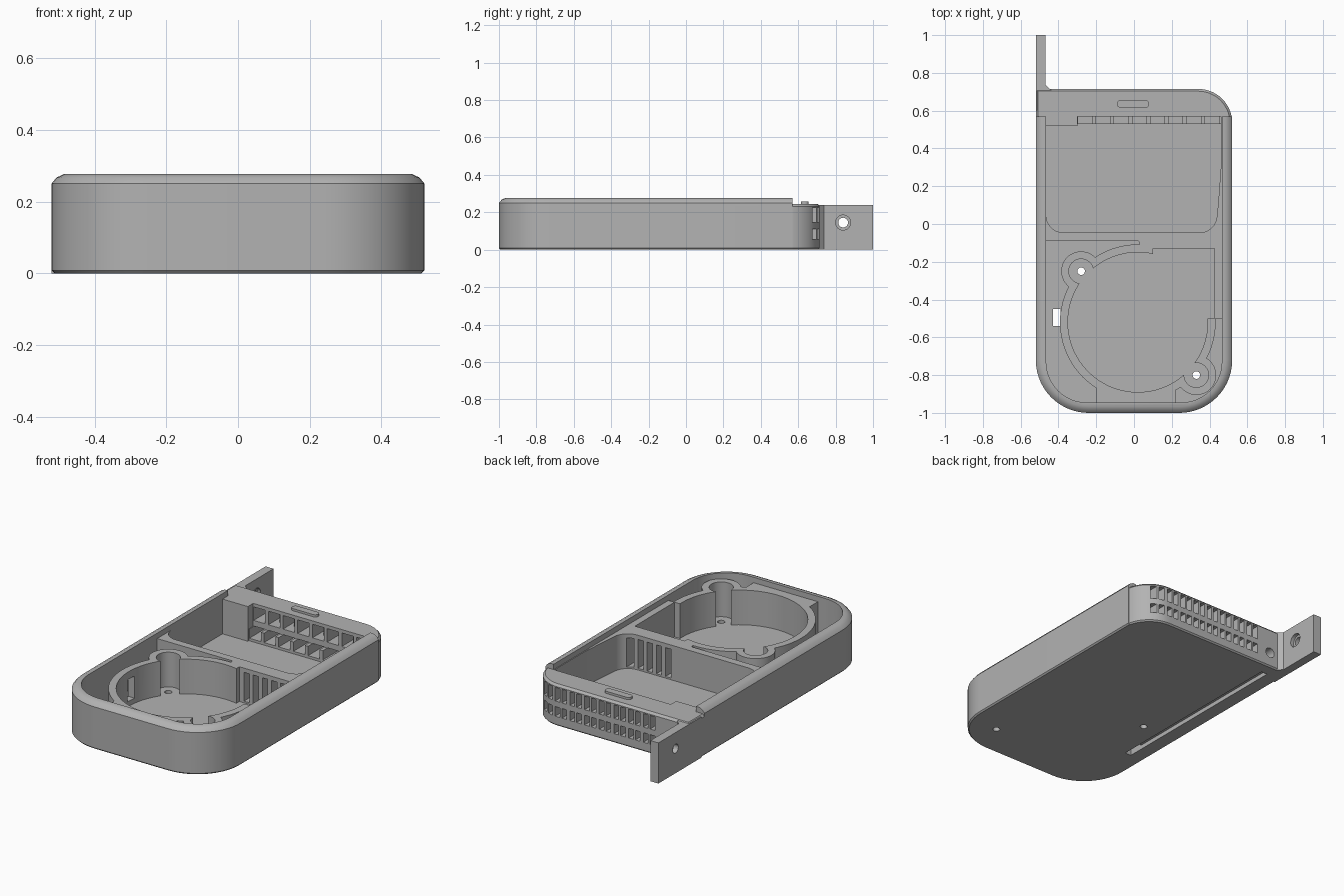
import bpy, bmesh, math
from mathutils import Vector, Matrix

if "Cube" in bpy.data.objects:
    bpy.data.objects.remove(bpy.data.objects["Cube"])

grey = bpy.data.materials.new("plain grey")
grey.use_nodes = True
tone = (0.45, 0.45, 0.45, 1)
grey.diffuse_color = tone
grey.node_tree.nodes["Principled BSDF"].inputs["Base Color"].default_value = tone

FLOOR, DECK, RIM = 0.04, 0.245, 0.277
FAN = (0.02, -0.52)
POSTS = [(-0.28, -0.25), (0.33, -0.8)]


def rounded(corners, steps=14):
    """Outline from (x, y, optional radius) corners, with arcs at the radii."""
    out = []
    for i, c in enumerate(corners):
        p = Vector(c[:2])
        r = c[2] if len(c) > 2 else 0
        if r <= 0:
            out.append(p)
            continue
        a = (Vector(corners[i - 1][:2]) - p).normalized()
        b = (Vector(corners[(i + 1) % len(corners)][:2]) - p).normalized()
        half = a.angle(b) / 2
        centre = p + (a + b).normalized() * (r / math.sin(half))
        start = p + a * (r / math.tan(half)) - centre
        end = p + b * (r / math.tan(half)) - centre
        turn = start.angle_signed(end)
        for k in range(steps + 1):
            out.append(centre + Matrix.Rotation(-turn * k / steps, 2) @ start)
    return out


def loft(name, rings):
    """Solid from a stack of (outline, z) rings of equal length."""
    bm = bmesh.new()
    loops = [[bm.verts.new((p[0], p[1], z)) for p in pts] for pts, z in rings]
    n = len(loops[0])
    for lo, hi in zip(loops, loops[1:]):
        for i in range(n):
            bm.faces.new((lo[i], lo[(i + 1) % n], hi[(i + 1) % n], hi[i]))
    bm.faces.new(loops[0][::-1])
    bm.faces.new(loops[-1])
    bmesh.ops.recalc_face_normals(bm, faces=bm.faces)
    mesh = bpy.data.meshes.new(name)
    bm.to_mesh(mesh)
    bm.free()
    mesh.materials.append(grey)
    ob = bpy.data.objects.new(name, mesh)
    bpy.context.collection.objects.link(ob)
    return ob


def prism(name, corners, z0, z1):
    pts = rounded(corners)
    return loft(name, [(pts, z0), (pts, z1)])


def box(name, x0, x1, y0, y1, z0, z1, r=0):
    return prism(name, [(x0, y0, r), (x1, y0, r), (x1, y1, r), (x0, y1, r)], z0, z1)


def disc(name, centre, r, z0, z1, sides=48):
    turn = [2 * math.pi * k / sides for k in range(sides)]
    pts = [(centre[0] + r * math.cos(t), centre[1] + r * math.sin(t)) for t in turn]
    return loft(name, [(pts, z0), (pts, z1)])


def bore(name, axis, centre, r, length):
    """Round cutter lying along x or y."""
    ob = disc(name, (0, 0), r, -length / 2, length / 2, 32)
    turn = Matrix.Rotation(math.pi / 2, 4, "Y" if axis == "x" else "X")
    ob.data.transform(Matrix.Translation(centre) @ turn)
    return ob


def combine(target, tool, operation="DIFFERENCE"):
    mod = target.modifiers.new("combine", "BOOLEAN")
    mod.operation, mod.solver, mod.object = operation, "EXACT", tool
    bpy.context.view_layer.objects.active = target
    bpy.ops.object.modifier_apply(modifier=mod.name)
    bpy.data.objects.remove(tool)


def front_outline(d):
    r = 0.28 - d
    return rounded([(-0.52 + d, -1 + d, r), (0.52 - d, -1 + d, r),
                    (0.52 - d, 0.57), (-0.52 + d, 0.57)])


def back_outline(d):
    return rounded([(-0.52 + d, 0.4), (0.52 - d, 0.4),
                    (0.52 - d, 0.715 - d, 0.18 - d), (-0.52 + d, 0.715 - d)])


# Tray body: tall front with a soft rim, lower deck at the back
body = loft("tray_body", [(front_outline(d), z) for d, z in
            [(0.008, 0), (0, 0.008), (0, 0.25), (0.014, 0.267), (0.035, RIM)]])
back = loft("back", [(back_outline(d), z) for d, z in
            [(0.008, 0), (0, 0.008), (0, 0.232), (0.012, DECK)]])
combine(body, back, "UNION")

# Mounting tab at the back corner
combine(body, prism("tab", [(-0.52, 0.6), (-0.44, 0.6), (-0.44, 0.71), (-0.468, 0.738),
                            (-0.468, 1), (-0.52, 1)], 0, 0.24), "UNION")
combine(body, bore("tab_hole", "x", (-0.5, 0.84, 0.145), 0.026, 0.2))
combine(body, bore("tab_counterbore", "x", (-0.45, 0.84, 0.145), 0.04, 0.08))

# Lid recess
combine(body, box("recess", -0.465, 0.465, -0.5, 0.7, DECK, 0.4))
combine(body, prism("recess_front", [(-0.465, -0.945, 0.215), (0.465, -0.945, 0.215),
                                     (0.465, -0.4), (-0.465, -0.4)], DECK, 0.4))

# Back compartment, with a low ledge below the vents
room = [(-0.465, -0.045, 0.09), (0.43, -0.045, 0.09), (0.445, 0.1), (0.46, 0.3)]
combine(body, prism("room", room + [(0.46, 0.53), (-0.3, 0.53), (-0.3, 0.52),
                                    (-0.465, 0.52)], FLOOR, 0.4))
combine(body, box("room_back", -0.3, 0.46, 0.5, 0.57, 0.11, 0.4))

# Blower chamber with two screw posts and an outlet corner
combine(body, disc("fan_well", FAN, 0.37, FLOOR, 0.4, 72))
combine(body, box("outlet", 0.1, 0.425, -0.5, -0.13, FLOOR, 0.4))
for post in POSTS:
    combine(body, disc("post_well", post, 0.065, FLOOR, 0.4))
    combine(body, disc("screw_hole", post, 0.02, -0.1, 0.4, 24))

# Side pockets between the outer wall and the chamber wall
pockets = [
    [(-0.465, -0.09), (-0.465, -0.945, 0.215), (-0.2, -0.945), (-0.2, -0.5),
     (0.03, -0.5), (0.03, -0.09, 0.012)],
    [(0.22, -0.945), (0.465, -0.945, 0.215), (0.465, -0.5), (0.22, -0.5)],
]
for corners, post in zip(pockets, POSTS):
    pocket = prism("pocket", corners, FLOOR, 0.4)
    combine(pocket, disc("chamber_wall", FAN, 0.412, -0.1, 0.5, 72))
    combine(pocket, disc("post_wall", post, 0.105, -0.1, 0.5))
    combine(body, pocket)

# Cable route: pass-through, floor slot, underside groove and rear exit
combine(body, box("wall_slot", -0.42, -0.32, -0.53, -0.47, 0.07, 0.2))
combine(body, box("floor_slot", -0.43, -0.39, -0.54, -0.45, -0.1, 0.1))
combine(body, box("groove", -0.43, -0.39, -0.54, 0.64, -0.1, 0.025))
combine(body, bore("cable_exit", "y", (-0.39, 0.68, 0.09), 0.03, 0.16))

# Outlet slits in the dividing wall
for i in range(5):
    x = 0.13 + i * 0.06
    combine(body, box("slit", x, x + 0.035, -0.2, 0, 0.05, 0.22))

# Two rows of rear vents: wide inside, split in pairs outside
for i in range(8):
    x = -0.297 + i * 0.096
    for z0, z1 in [(0.055, 0.112), (0.145, 0.225)]:
        combine(body, box("vent_inner", x, x + 0.075, 0.52, 0.63, z0, z1))
        for dx in (0, 0.044):
            combine(body, box("vent_outer", x + dx, x + dx + 0.031, 0.61, 0.8, z0, z1))

# Raised latch bar on the rear deck
latch = box("latch_bar", -0.09, 0.08, 0.615, 0.656, DECK - 0.01, 0.258, 0.02)

for ob in (body, latch):
    bpy.ops.object.select_all(action="DESELECT")
    ob.select_set(True)
    bpy.context.view_layer.objects.active = ob
    bpy.ops.object.shade_smooth_by_angle(angle=math.radians(30))
